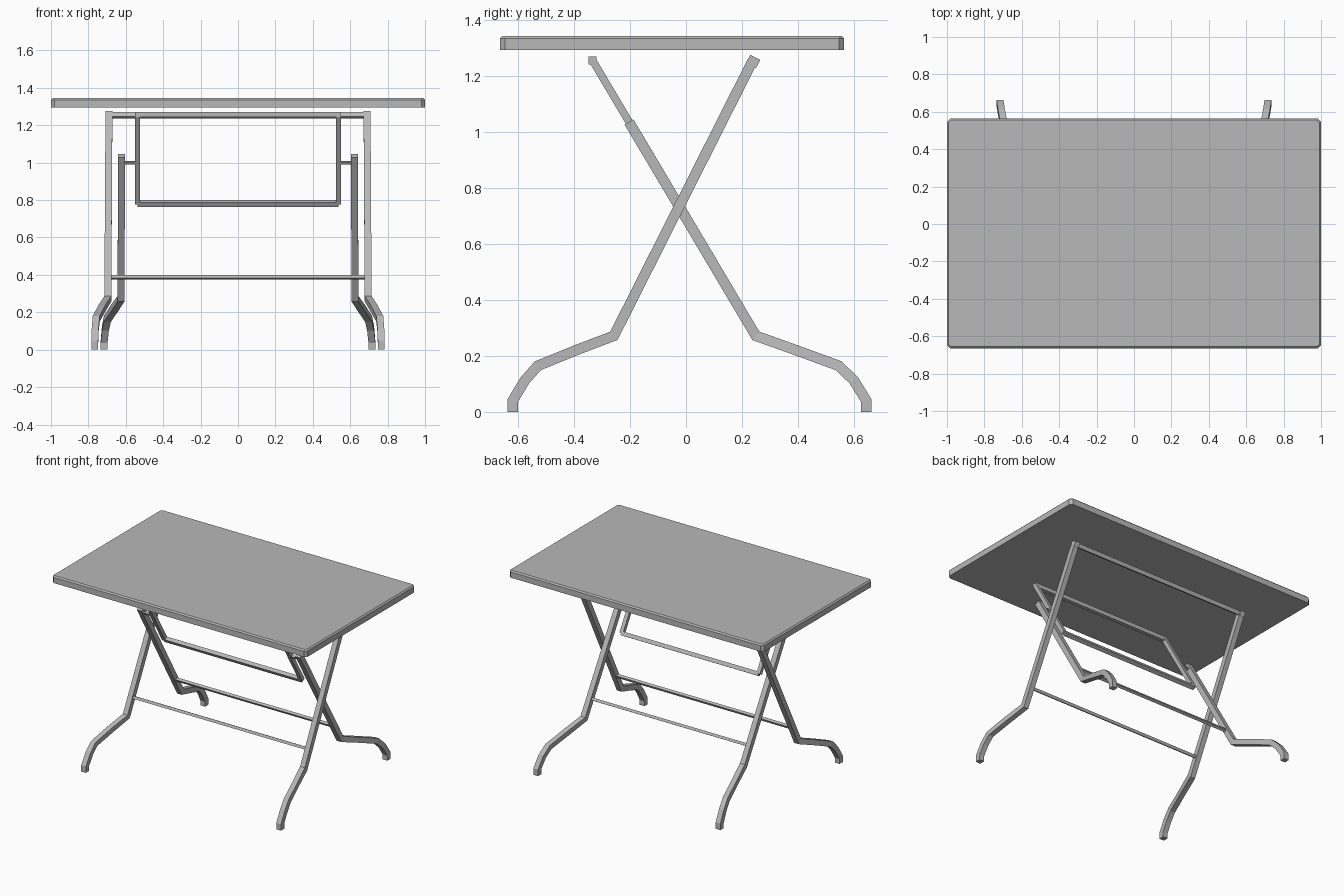
import bpy, bmesh, math
from mathutils import Vector, Matrix

if "Cube" in bpy.data.objects:
    bpy.data.objects.remove(bpy.data.objects["Cube"])

grey = bpy.data.materials.new("grey metal")
grey.diffuse_color = (0.48, 0.48, 0.48, 1)
grey.use_nodes = True
grey.node_tree.nodes["Principled BSDF"].inputs["Base Color"].default_value = grey.diffuse_color


def finish(bm, name):
    bmesh.ops.recalc_face_normals(bm, faces=bm.faces)
    me = bpy.data.meshes.new(name)
    bm.to_mesh(me)
    bm.free()
    me.materials.append(grey)
    ob = bpy.data.objects.new(name, me)
    bpy.context.collection.objects.link(ob)
    return ob


def box(name, centre, size, tilt=0.0):
    """Box turned about the x axis."""
    bm = bmesh.new()
    bmesh.ops.create_cube(bm, size=1)
    m = (Matrix.Translation(centre) @ Matrix.Rotation(tilt, 4, 'X')
         @ Matrix.Diagonal((*size, 1)))
    bmesh.ops.transform(bm, matrix=m, verts=bm.verts)
    return finish(bm, name)


def square_tube(name, path, width):
    """Square section swept along a path with mitred corners."""
    bm = bmesh.new()
    pts = [Vector(p) for p in path]
    normals = []
    for a, b in zip(pts, pts[1:]):
        d = b - a
        normals.append(Vector((0, -d.z, d.y)).normalized())
    rings = []
    for i, p in enumerate(pts):
        n1 = normals[max(i - 1, 0)]
        n2 = normals[min(i, len(normals) - 1)]
        n = (n1 + n2).normalized()
        n = n / n.dot(n1) * width / 2
        s = Vector((width / 2, 0, 0))
        rings.append([bm.verts.new(p + q) for q in (s + n, n - s, -s - n, s - n)])
    for r, t in zip(rings, rings[1:]):
        for k in range(4):
            bm.faces.new((r[k], r[(k + 1) % 4], t[(k + 1) % 4], t[k]))
    bm.faces.new(rings[0])
    bm.faces.new(rings[-1])
    return finish(bm, name)


# table top: chamfered corners and a softened upper rim
bm = bmesh.new()
bmesh.ops.create_cube(bm, size=1)
bmesh.ops.transform(bm, verts=bm.verts, matrix=Matrix.Translation((0, -0.05, 1.32))
                    @ Matrix.Diagonal((2, 1.23, 0.05, 1)))
upright = [e for e in bm.edges if abs(e.verts[0].co.z - e.verts[1].co.z) > 0.01]
bmesh.ops.bevel(bm, geom=upright, offset=0.018, segments=1, affect='EDGES')
rim = [e for e in bm.edges if all(v.co.z > 1.34 for v in e.verts)]
bmesh.ops.bevel(bm, geom=rim, offset=0.009, segments=1, affect='EDGES')
finish(bm, "table_top")

# leg paths (x, y, z) for the right side
outer = [(0.766, -0.62, 0), (0.766, -0.62, 0.04), (0.763, -0.576, 0.113),
         (0.758, -0.53, 0.165), (0.727, -0.39, 0.222), (0.696, -0.258, 0.272),
         (0.69, 0.238, 1.255)]
inner = [(0.716, 0.645, 0), (0.716, 0.645, 0.04), (0.709, 0.6, 0.113),
         (0.698, 0.546, 0.165), (0.66, 0.39, 0.222), (0.626, 0.25, 0.272),
         (0.622, -0.204, 1.037)]
tilt_a = math.atan2(0.983, 0.496)     # lean of the outer legs
tilt_b = math.atan2(0.765, -0.454)    # lean of the inner legs
frame_top, frame_low = (-0.333, 1.255), (-0.052, 0.782)

for s, side in ((1, "right"), (-1, "left")):
    square_tube("outer_leg_" + side, [(s * x, y, z) for x, y, z in outer], 0.037)
    square_tube("inner_leg_" + side, [(s * x, y, z) for x, y, z in inner], 0.037)
    # sleeve at the head of the outer leg
    box("leg_sleeve_" + side, (s * 0.69, 0.24, 1.253), (0.039, 0.034, 0.04), tilt_a)
    # swinging support frame: side bar and the pin joining it to the inner leg
    square_tube("frame_side_" + side,
                [(s * 0.538, *frame_low), (s * 0.538, *frame_top)], 0.027)
    box("frame_pin_" + side, (s * 0.58, -0.182, 1.0), (0.08, 0.014, 0.014), tilt_b)

# horizontal rails
box("outer_top_rail", (0, 0.238, 1.253), (1.38, 0.027, 0.027), tilt_a)
box("outer_stretcher", (0, -0.2, 0.387), (1.37, 0.019, 0.019), tilt_a)
box("inner_stretcher", (0, 0.182, 0.387), (1.24, 0.019, 0.019), tilt_b)
box("frame_top_rail", (0, -0.334, 1.257), (1.1, 0.028, 0.028))
box("frame_low_rail", (0, frame_low[0], frame_low[1]), (1.076, 0.027, 0.027), tilt_b)
